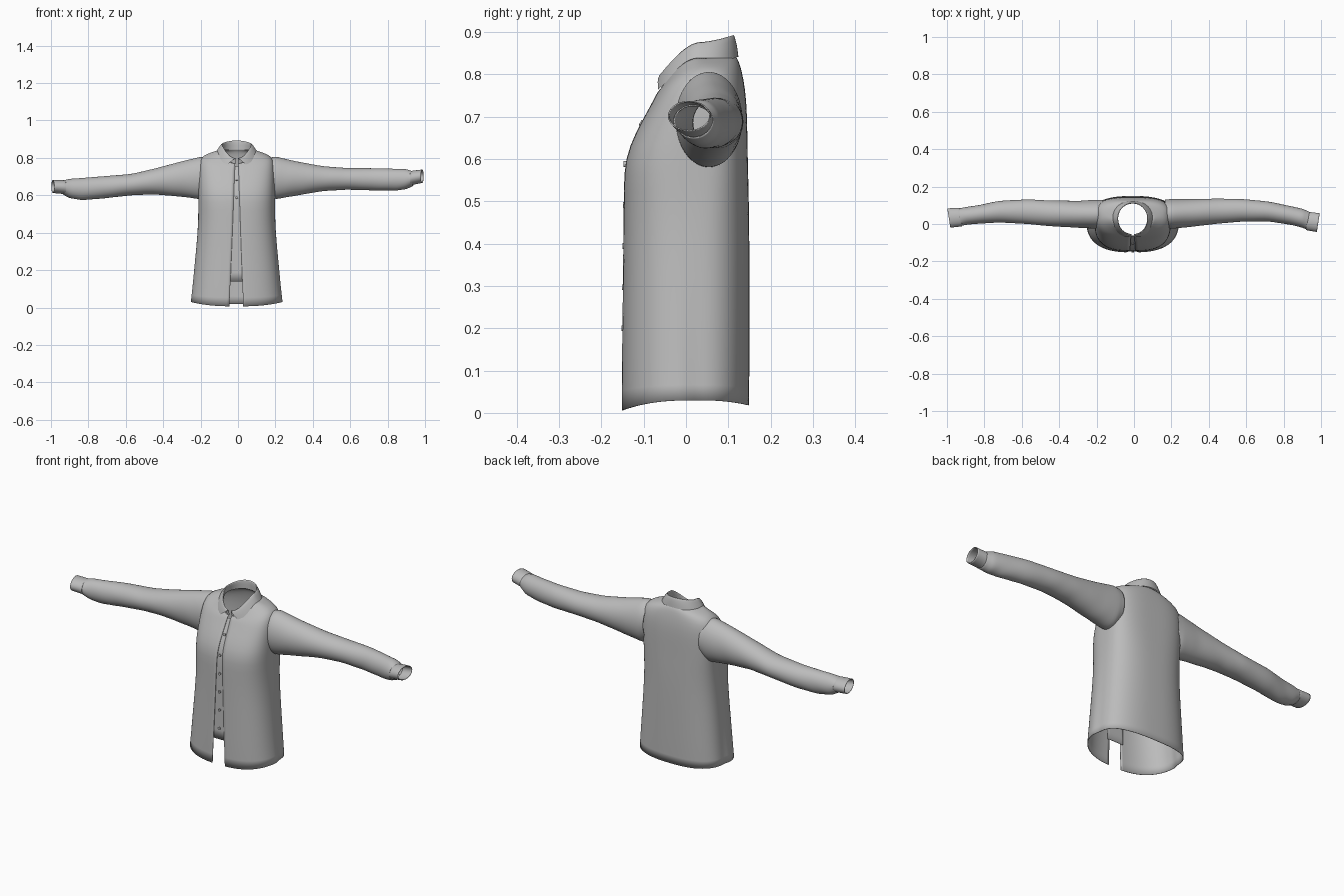
import bpy, bmesh, math
from math import sin, cos, pi, asin

if "Cube" in bpy.data.objects:
    bpy.data.objects.remove(bpy.data.objects["Cube"], do_unlink=True)

cloth = bpy.data.materials.new("grey cloth")
cloth.use_nodes = True
GREY = (0.5, 0.5, 0.5, 1)
cloth.diffuse_color = GREY
cloth.node_tree.nodes["Principled BSDF"].inputs["Base Color"].default_value = GREY

SHIFT = -0.007  # the body sits slightly off centre


def loft(name, rows, closed=False, thickness=0.003, levels=1):
    """Skin a list of equally long point rows."""
    bm = bmesh.new()
    grid = [[bm.verts.new(p) for p in row] for row in rows]
    n = len(rows[0])
    for a, b in zip(grid, grid[1:]):
        for i in range(n if closed else n - 1):
            j = (i + 1) % n
            bm.faces.new((a[i], a[j], b[j], b[i]))
    for f in bm.faces:
        f.smooth = True
    mesh = bpy.data.meshes.new(name)
    bm.to_mesh(mesh)
    bm.free()
    mesh.materials.append(cloth)
    obj = bpy.data.objects.new(name, mesh)
    bpy.context.collection.objects.link(obj)
    sub = obj.modifiers.new("smooth", "SUBSURF")
    sub.levels = sub.render_levels = levels
    sub.boundary_smooth = "PRESERVE_CORNERS"
    if thickness:
        sol = obj.modifiers.new("cloth thickness", "SOLIDIFY")
        sol.thickness = thickness
        sol.offset = -1
    return obj


def power(v, e):
    return math.copysign(abs(v) ** e, v)


def ring(a, yf, yc, yb, zf, zs, zb, n, gap, flare=1.0, p=2.0, cols=16):
    """Rounded-box loop, open at the front between the two gap edges."""
    start = -pi / 2 + asin((gap[1] / a) ** (n / 2))
    end = 3 * pi / 2 - asin((gap[0] / a) ** (n / 2))
    angles = [start * (1 - i / cols) for i in range(cols)]
    angles += [pi * i / (2 * cols) for i in range(2 * cols + 1)]
    angles += [pi + (end - pi) * (i + 1) / cols for i in range(cols)]
    pts = []
    for t in angles:
        c, s = cos(t), sin(t)
        front = s < -1e-6
        x = a * power(c, 2 / n) * (flare if front else 1)
        y = yc + (yc - yf if front else yb - yc) * power(s, 2 / n)
        z = zs + ((zf if front else zb) - zs) * abs(s) ** p
        pts.append((x + SHIFT, y, z))
    return pts


# Body: half width, front y, middle y, back y, front z, side z, back z, squareness, flare
body = [
    (.238, -.152, .02, .149, .006, .03, .018, 2.6, 1.04),
    (.232, -.152, .02, .15, .1, .1, .1, 2.6, 1.03),
    (.222, -.15, .02, .15, .23, .23, .23, 2.6, 1.02),
    (.207, -.148, .02, .15, .42, .42, .42, 2.6, 1),
    (.205, -.147, .025, .148, .53, .53, .53, 2.8, 1),
    (.205, -.145, .03, .146, .6, .6, .6, 3, 1),
    (.205, -.118, .04, .145, .665, .67, .67, 3, 1),
    (.204, -.09, .045, .143, .715, .73, .74, 3, 1),
    (.2, -.074, .05, .136, .745, .78, .79, 2.8, 1),
    (.185, -.068, .05, .128, .757, .81, .822, 2.3, 1),
    (.14, -.064, .04, .122, .762, .828, .838, 2, 1),
    (.098, -.058, .03, .112, .768, .842, .848, 2, 1),
]


def gap_at(z):
    k = 1 - z / .8
    return (.008 + .03 * k, .008 + .026 * k)


loft("shirt_body", [ring(*r[:8], gap_at(r[4]), r[8]) for r in body])

# Button placket, recessed between the two front panels
strip = [(.14, -.151)] + [(r[4], r[1]) for r in body[2:10]]
rows = []
for z, y in strip:
    right, left = gap_at(z)
    xs = (-right - .015, -right, 0, left, left + .015)
    rows.append([(x + SHIFT, y + .005, z) for x in xs])
loft("button_placket", rows)


def front_y(z):
    for (z0, y0), (z1, y1) in zip(strip, strip[1:]):
        if z <= z1:
            return y0 + (y1 - y0) * (z - z0) / (z1 - z0)
    return strip[-1][1]


# Buttons down the placket
for i in range(6):
    z = .2 + i * .097
    slope = math.atan2(front_y(z + .01) - front_y(z - .01), .02)
    bpy.ops.mesh.primitive_cylinder_add(
        vertices=16, radius=.007, depth=.006,
        location=(SHIFT, front_y(z) + .001, z), rotation=(pi / 2 - slope, 0, 0))
    button = bpy.context.object
    button.name = f"button_{i + 1}"
    button.data.materials.append(cloth)

# Folded collar: outer fall, top fold, then the inner stand
wing = (.05, .05)
mid = (.028, .028)
tip = (.006, .006)
loft("collar", [
    ring(.116, -.076, .03, .124, .755, .822, .842, 2, wing, p=1.5),
    ring(.1, -.072, .03, .121, .778, .85, .868, 2, mid, p=1.5),
    ring(.08, -.064, .03, .114, .8, .878, .895, 2, tip, p=1.6),
    ring(.076, -.058, .03, .109, .798, .877, .894, 2, tip, p=1.6),
    ring(.082, -.054, .03, .109, .768, .838, .845, 2, tip, p=1.6),
], thickness=0)

# Sleeves: distance out, y low, y high, z low, z high
left_sleeve = [
    (.165, -.02, .13, .6, .8), (.2, -.026, .134, .578, .808),
    (.3, -.016, .134, .596, .784), (.45, .002, .136, .622, .756),
    (.58, .013, .134, .63, .746), (.72, .014, .12, .626, .745),
    (.84, -.004, .094, .625, .742), (.9, -.018, .08, .632, .74),
    (.935, -.03, .064, .65, .728),
]
right_sleeve = [
    (.165, -.02, .13, .6, .8), (.2, -.026, .13, .578, .806),
    (.3, -.02, .124, .592, .782), (.45, -.012, .126, .605, .742),
    (.57, 0, .132, .6, .714), (.72, .008, .124, .583, .702),
    (.83, .002, .1, .574, .693), (.9, -.004, .09, .584, .688),
    (.935, -.01, .083, .604, .68),
]
left_cuff = [(.925, -.031, .064, .652, .728), (.935, -.035, .064, .656, .732),
             (.985, -.043, .058, .666, .738)]
right_cuff = [(.925, -.012, .085, .604, .68), (.935, -.014, .086, .607, .681),
              (.99, -.02, .084, .612, .682)]


def tube(name, side, sections, wrinkle):
    """Loft oval sections outwards along one arm."""
    rows = []
    for k in range(len(sections) - 1):
        for h in range(3):
            f = h / 3
            rows.append([u + (v - u) * f for u, v in zip(sections[k], sections[k + 1])])
    rows.append(list(sections[-1]))
    loops = []
    for x, y0, y1, z0, z1 in rows:
        skew = .16 * max(0, (x - .6) / .4)
        fade = min(1, max(0, (x - .2) / .08))
        loop = []
        for i in range(32):
            t = side * 2 * pi * i / 32
            fold = 1 + wrinkle * fade * sin(x * 60 + 3 * t) * (.6 - .4 * sin(t))
            dy = (y1 - y0) / 2 * cos(t) * fold
            dz = (z1 - z0) / 2 * sin(t) * fold
            loop.append((side * (x + skew * dy), (y0 + y1) / 2 + dy, (z0 + z1) / 2 + dz))
        loops.append(loop)
    loft(name, loops, closed=True)


for word, side, sleeve, cuff in (("left", 1, left_sleeve, left_cuff),
                                 ("right", -1, right_sleeve, right_cuff)):
    tube(f"{word}_sleeve", side, sleeve, .015)
    tube(f"{word}_cuff", side, cuff, 0)
